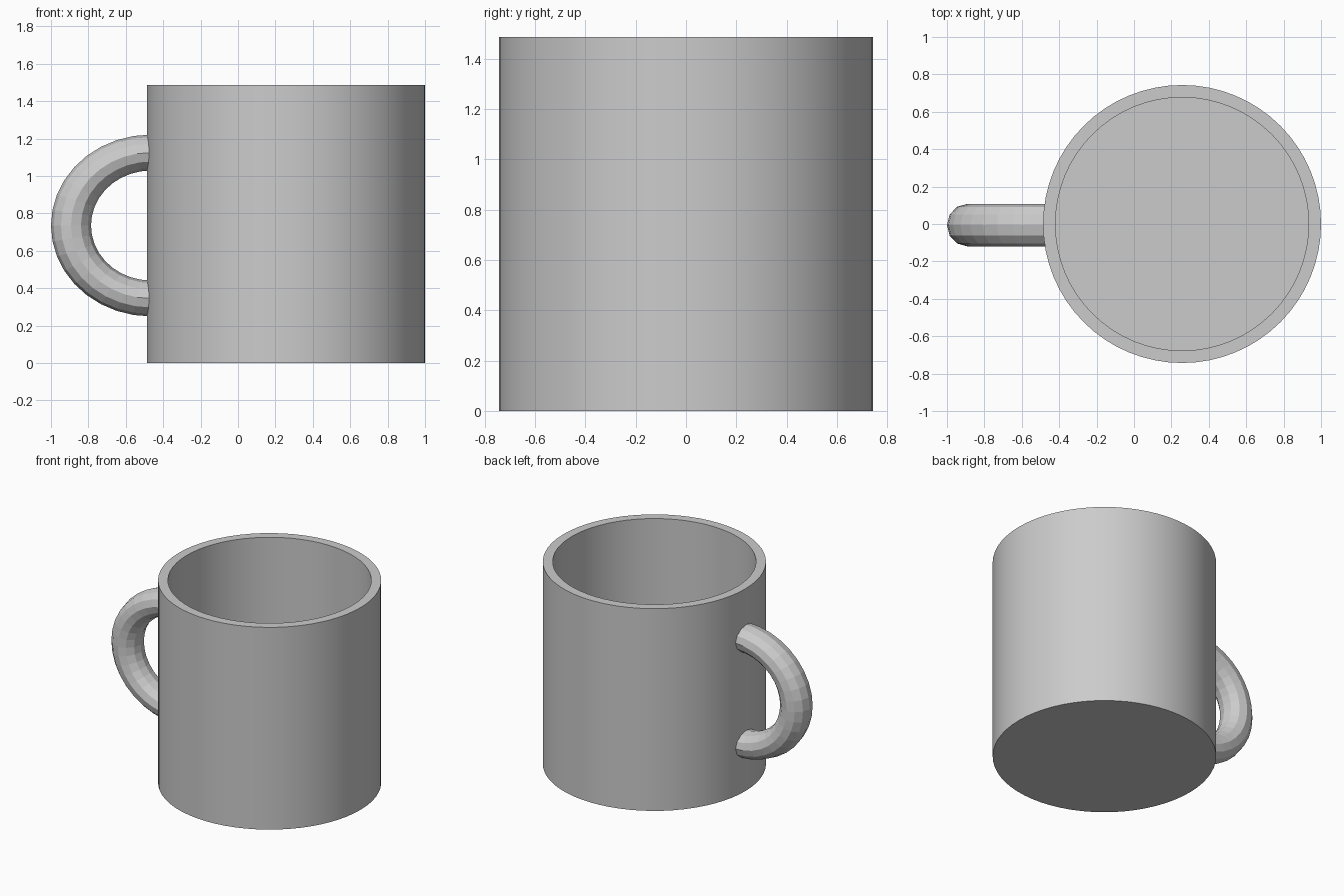
import bpy, bmesh
from math import sin, cos, pi

if "Cube" in bpy.data.objects:
    bpy.data.objects.remove(bpy.data.objects["Cube"])

def make_object(name, bm):
    bmesh.ops.recalc_face_normals(bm, faces=bm.faces)
    mesh = bpy.data.meshes.new(name)
    bm.to_mesh(mesh)
    bm.free()
    obj = bpy.data.objects.new(name, mesh)
    bpy.context.collection.objects.link(obj)
    return obj

def bridge(bm, rings):
    for a, b in zip(rings, rings[1:]):
        n = len(a)
        for i in range(n):
            bm.faces.new((a[i], a[(i + 1) % n], b[(i + 1) % n], b[i]))
    bm.faces.new(rings[0])
    bm.faces.new(rings[-1])

# Cup body: hollow wall with a solid floor
CX, SIDES = 0.257, 64
profile = [(0.743, 0.0), (0.743, 1.486), (0.677, 1.486), (0.677, 0.066)]
bm = bmesh.new()
rings = [[bm.verts.new((CX + r * cos(2 * pi * i / SIDES), r * sin(2 * pi * i / SIDES), z))
          for i in range(SIDES)] for r, z in profile]
bridge(bm, rings)
body = make_object("cup_body", bm)
bpy.context.view_layer.objects.active = body
body.select_set(True)
bpy.ops.object.shade_smooth_by_angle()

# Handle: faceted half ring whose ends sink into the wall
HX, HZ, STEPS, TUBE = -0.465, 0.735, 18, 12
bm = bmesh.new()
rings = []
for s in range(STEPS + 1):
    t = pi / 2 + pi * s / STEPS
    ring = []
    for k in range(TUBE):
        a = 2 * pi * k / TUBE
        rx = 0.428 + 0.107 * cos(a)
        rz = 0.390 + 0.096 * cos(a)
        ring.append(bm.verts.new((HX + rx * cos(t), -0.006 + 0.113 * sin(a), HZ + rz * sin(t))))
    rings.append(ring)
bridge(bm, rings)
make_object("handle", bm)
